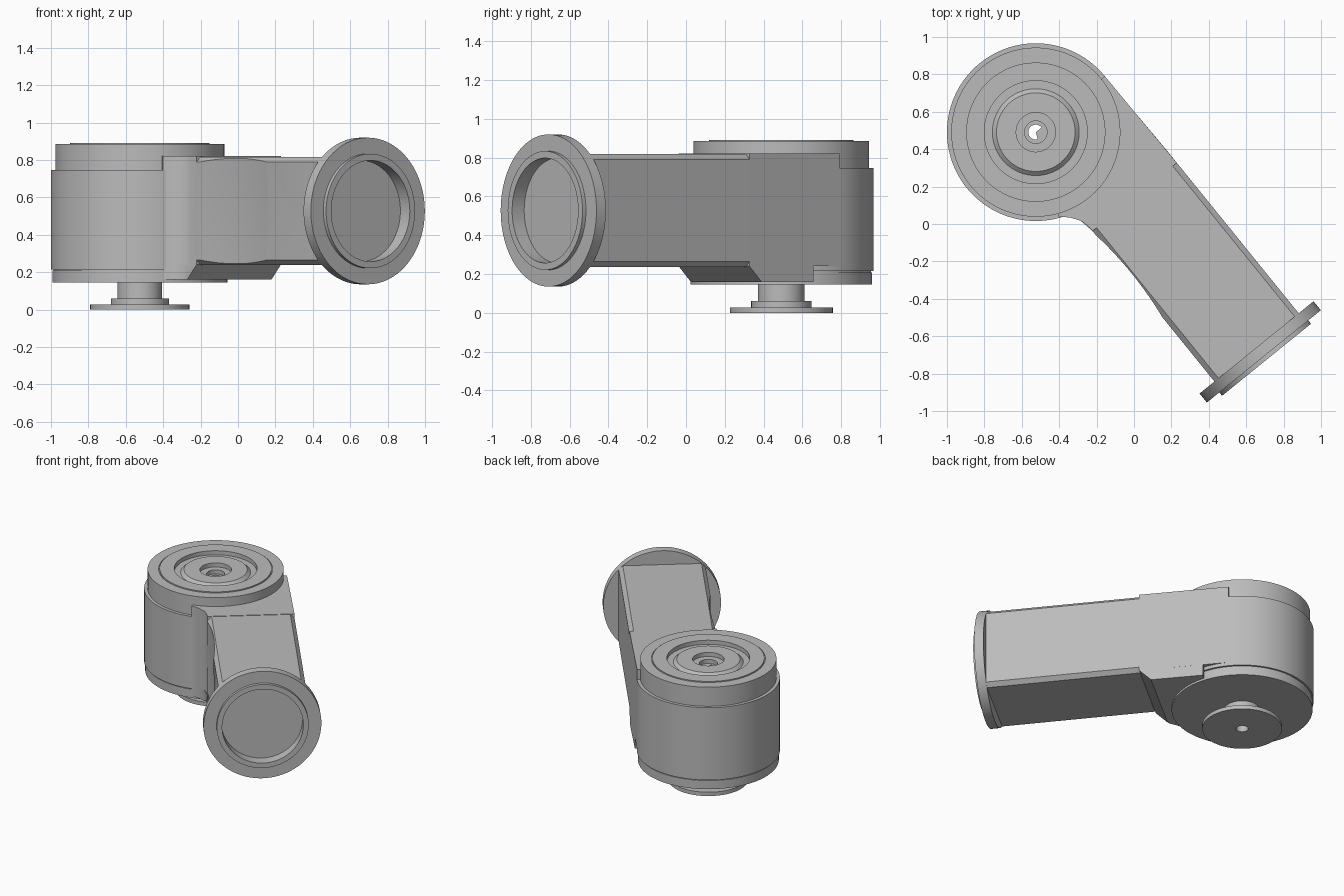
import bpy, bmesh, math
from mathutils import Matrix, Vector

if "Cube" in bpy.data.objects:
    bpy.data.objects.remove(bpy.data.objects["Cube"])

GREY = (0.5, 0.5, 0.5, 1)
metal = bpy.data.materials.new("machined grey")
metal.use_nodes = True
metal.diffuse_color = GREY
metal.node_tree.nodes["Principled BSDF"].inputs["Base Color"].default_value = GREY

# Arm frame: local x runs along the arm, local y across it
ARM_TURN = Matrix.Rotation(math.radians(-51), 4, "Z")
ARM_Y, ARM_Z, HALF = 0.094, 0.527, 0.29
HUB = Vector((-0.712, -0.099, 0))


def finish(name, bm, matrix):
    bm.transform(matrix)
    bmesh.ops.recalc_face_normals(bm, faces=bm.faces)
    mesh = bpy.data.meshes.new(name)
    bm.to_mesh(mesh)
    bm.free()
    mesh.materials.append(metal)
    mesh.shade_smooth()
    mesh.set_sharp_from_angle(angle=math.radians(25))
    obj = bpy.data.objects.new(name, mesh)
    bpy.context.collection.objects.link(obj)
    return obj


def lathe(name, profile, matrix, steps=96):
    """Spin a closed (radius, height) profile about z."""
    bm = bmesh.new()
    verts = [bm.verts.new((r, 0, z)) for r, z in profile]
    edges = [bm.edges.new((a, b)) for a, b in zip(verts, verts[1:] + verts[:1])]
    bmesh.ops.spin(bm, geom=verts + edges, cent=(0, 0, 0), axis=(0, 0, 1),
                   angle=math.tau, steps=steps)
    bmesh.ops.remove_doubles(bm, verts=bm.verts, dist=1e-5)
    return finish(name, bm, matrix)


def prism(name, outline, low, high, slant=0):
    """Extrude an outline upward; slant pulls in the lower front edge."""
    bm = bmesh.new()
    front = max(x for x, y in outline)
    base = [bm.verts.new((x, y, low)) for x, y in outline]
    top = [bm.verts.new((x, y, high)) for x, y in outline]
    for v in base:
        if v.co.x > front - 1e-4:
            v.co.x -= slant
    bm.faces.new(base)
    bm.faces.new(top)
    for i in range(len(base)):
        j = (i + 1) % len(base)
        bm.faces.new((base[i], base[j], top[j], top[i]))
    return finish(name, bm, ARM_TURN)


def box(name, x0, x1, half, chamfer=0):
    bm = bmesh.new()
    bmesh.ops.create_cube(bm, size=1)
    bm.transform(Matrix.Translation(((x0 + x1) / 2, ARM_Y, ARM_Z))
                 @ Matrix.Diagonal((x1 - x0, 2 * half, 2 * half, 1)))
    if chamfer:
        long_edges = [e for e in bm.edges
                      if abs(e.verts[0].co.x - e.verts[1].co.x) > 0.1]
        bmesh.ops.bevel(bm, geom=long_edges, offset=chamfer, segments=1,
                        affect="EDGES", offset_type="OFFSET")
    return finish(name, bm, ARM_TURN)


def cut(target, cutters):
    for c in cutters:
        c.hide_render = True
        mod = target.modifiers.new("cut", "BOOLEAN")
        mod.operation, mod.solver, mod.object = "DIFFERENCE", "EXACT", c
    graph = bpy.context.evaluated_depsgraph_get()
    mesh = bpy.data.meshes.new_from_object(target.evaluated_get(graph))
    target.modifiers.clear()
    target.data = mesh
    mesh.shade_smooth()
    mesh.set_sharp_from_angle(angle=math.radians(25))
    for c in cutters:
        bpy.data.objects.remove(c)


# Drum with cap, recessed top, lower plate, shaft and foot disc
drum_profile = [
    (.04, 0), (.265, 0), (.265, .028), (.155, .028), (.155, .06), (.12, .06),
    (.12, .145), (.468, .145), (.468, .208), (.462, .208), (.462, .215),
    (.475, .215), (.475, .745), (.452, .745), (.452, .885), (.378, .885),
    (.378, .88), (.372, .88), (.372, .89), (.275, .89), (.275, .86),
    (.232, .86), (.21, .88), (.105, .88), (.105, .85), (.06, .85),
    (.06, .82), (.04, .82)]
hub_place = Matrix.Translation(ARM_TURN @ HUB)
lathe("drum", drum_profile, hub_place, 128)

# Neck joining the drum to the arm, with a concave fillet on the inner side
fillet = [(-.15, -.199), (-.19, -.209), (-.24, -.242), (-.265, -.268), (-.28, -.289)]
front_edge = [(-.11, .384), (-.11, -.196)]
prism("neck", [(HUB.x, .376)] + front_edge + fillet + [(HUB.x, HUB.y)], .24, .82)
lower_front = [(-.11, .384), (-.11, -.196)]
prism("neck_underside", [(-.54, .378)] + lower_front
      + [(-.2, -.212)] + fillet[2:] + [(-.54, HUB.y)], .16, .24, .08)

# Hollow square arm
arm = box("arm", -.11, .93, HALF, .028)
pocket = box("pocket_cutter", .02, .9, .24)
along = ARM_TURN @ Matrix.Translation((0, ARM_Y, ARM_Z)) @ Matrix.Rotation(math.pi / 2, 4, "Y")
bm = bmesh.new()
bmesh.ops.create_cone(bm, cap_ends=True, segments=96, radius1=.27, radius2=.27,
                      depth=.3, matrix=Matrix.Translation((0, 0, .96)))
bore = finish("bore_cutter", bm, along)

# Shallow barrel-shaped relief on the inner side of the arm
bm = bmesh.new()
RELIEF = 1.93
bmesh.ops.create_uvsphere(bm, u_segments=256, v_segments=48, radius=1)
scoop = finish("relief_cutter", bm, ARM_TURN
               @ Matrix.Translation((.2, ARM_Y - HALF - RELIEF + .025, ARM_Z))
               @ Matrix.Diagonal((RELIEF, RELIEF, 4, 1)))
cut(arm, [pocket, bore, scoop])

# Round end flange with raised lip
lathe("flange", [(.27, .925), (.27, 1.01), (.306, 1.01), (.306, .987),
                 (.392, .987), (.392, .925)], along)
